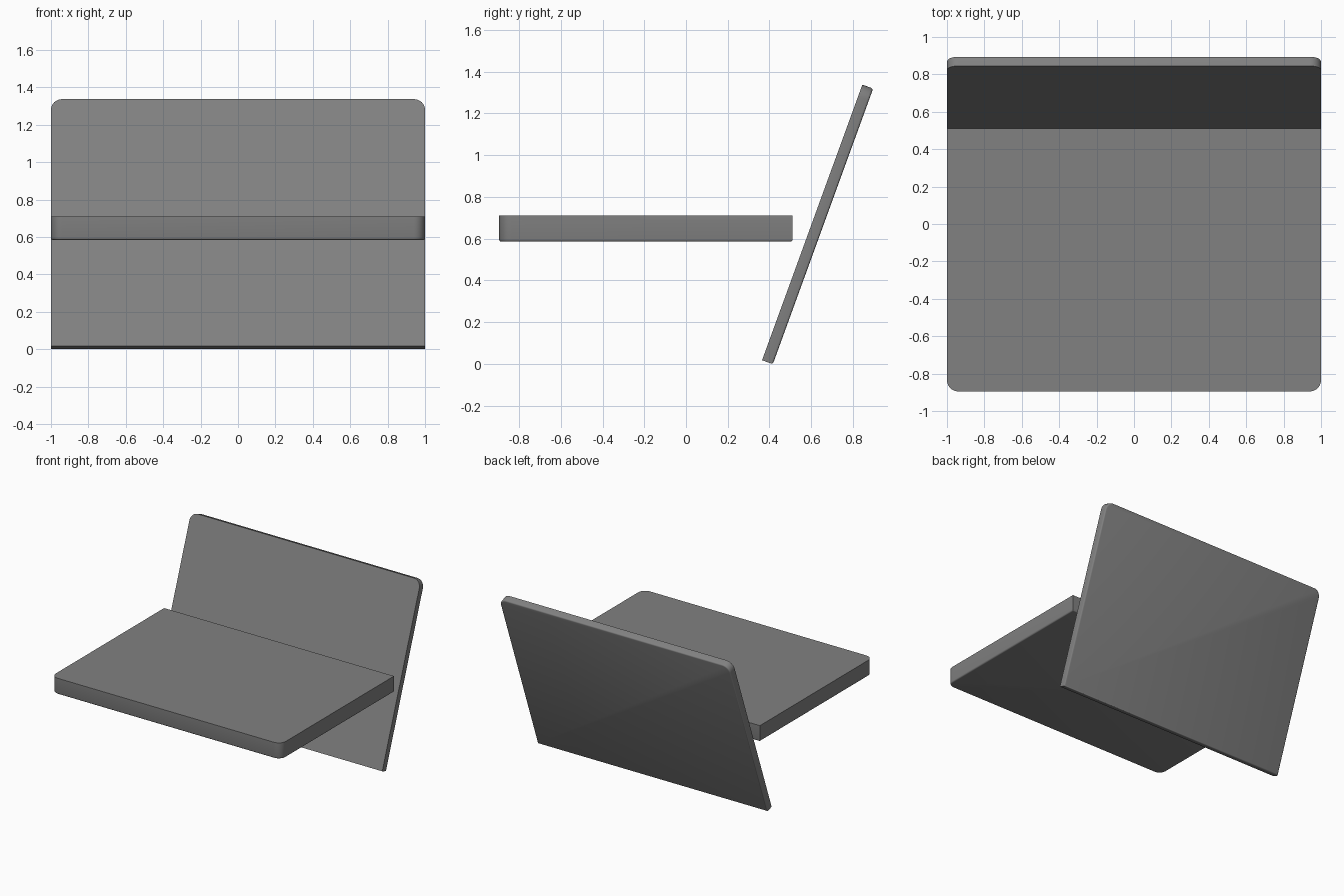
import bpy, bmesh
from math import sin, cos, pi, radians

cube = bpy.data.objects.get("Cube")
if cube:
    bpy.data.objects.remove(cube, do_unlink=True)

grey = bpy.data.materials.new("mid grey")
grey.use_nodes = True
COLOUR = (0.22, 0.22, 0.22, 1)
grey.diffuse_color = COLOUR
grey.node_tree.nodes["Principled BSDF"].inputs["Base Color"].default_value = COLOUR

WIDTH, LENGTH, RADIUS, STEPS = 2.0, 1.405, 0.06, 8


def panel(name, thickness, location, rotation):
    """Slab with two rounded far corners and a softened underside rim."""
    half = WIDTH / 2
    outline = [(-half, 0), (half, 0)]
    for side, start in ((1, 0), (-1, pi / 2)):
        for i in range(STEPS + 1):
            a = start + pi / 2 * i / STEPS
            outline.append((side * (half - RADIUS) + RADIUS * cos(a),
                            LENGTH - RADIUS + RADIUS * sin(a)))
    bm = bmesh.new()
    base = bm.faces.new([bm.verts.new((x, y, 0)) for x, y in outline])
    grown = bmesh.ops.extrude_face_region(bm, geom=[base], use_keep_orig=True)
    top = [v for v in grown["geom"] if isinstance(v, bmesh.types.BMVert)]
    bmesh.ops.translate(bm, verts=top, vec=(0, 0, thickness))
    bmesh.ops.recalc_face_normals(bm, faces=bm.faces)
    rim = [e for e in bm.edges if all(abs(v.co.z) < 1e-5 for v in e.verts)]
    bmesh.ops.bevel(bm, geom=rim, offset=0.01, segments=3, profile=0.5,
                    affect='EDGES')
    mesh = bpy.data.meshes.new(name)
    bm.to_mesh(mesh)
    bm.free()
    mesh.materials.append(grey)
    obj = bpy.data.objects.new(name, mesh)
    bpy.context.collection.objects.link(obj)
    obj.location, obj.rotation_euler = location, rotation
    bpy.ops.object.select_all(action='DESELECT')
    obj.select_set(True)
    bpy.context.view_layer.objects.active = obj
    bpy.ops.object.shade_smooth_by_angle(angle=radians(35))
    return obj


# Seat: rounded corners to the front
panel("seat", 0.125, (0, 0.51, 0.585), (0, 0, pi))
# Backrest: thinner, leaning back, rounded corners at the top
panel("backrest", 0.055, (0, 0.416, -0.002), (radians(70), 0, 0))
